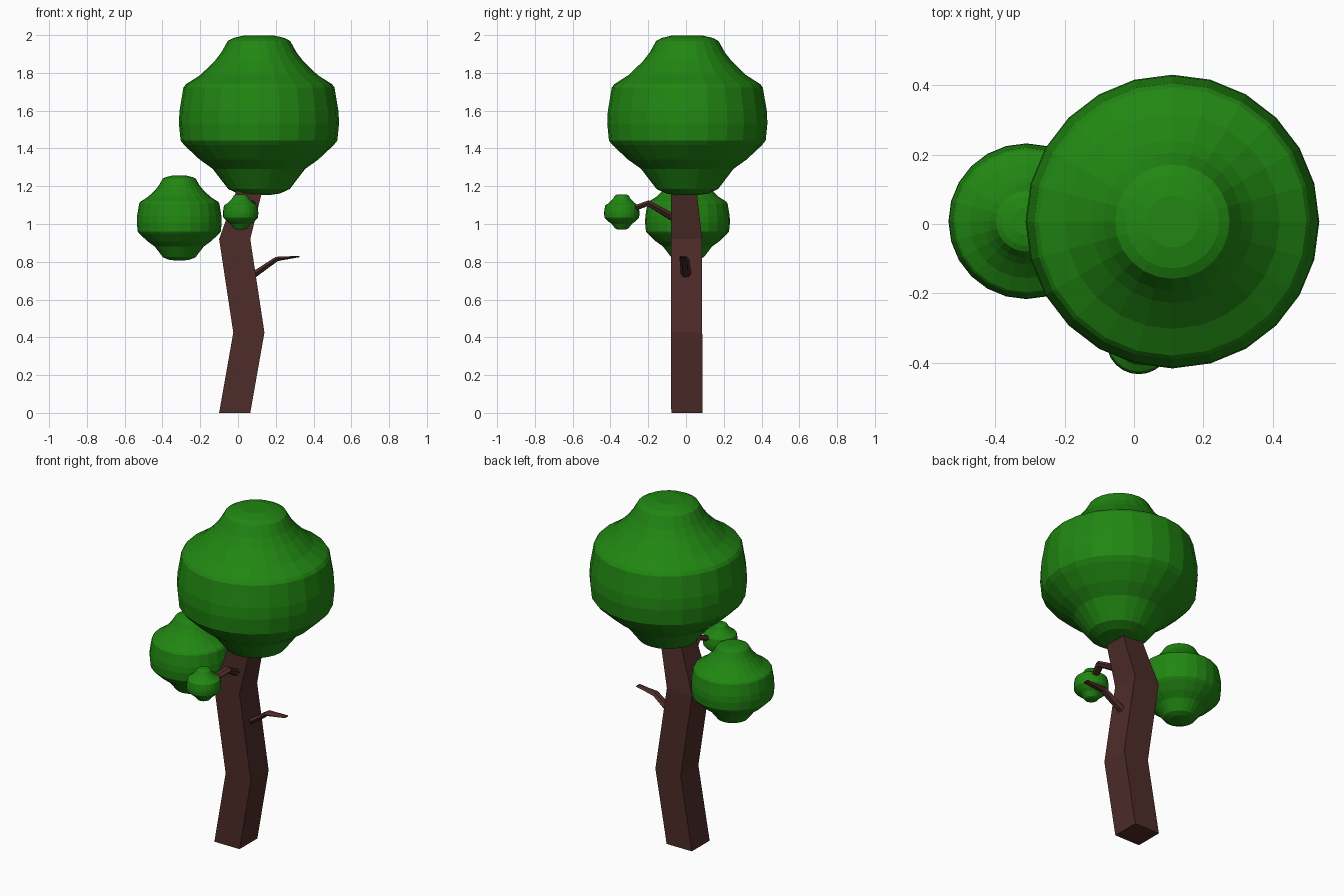
import bpy, bmesh, math
from mathutils import Vector

if "Cube" in bpy.data.objects:
    bpy.data.objects.remove(bpy.data.objects["Cube"])


def material(name, color):
    m = bpy.data.materials.new(name)
    m.diffuse_color = (*color, 1)
    m.use_nodes = True
    m.node_tree.nodes["Principled BSDF"].inputs["Base Color"].default_value = m.diffuse_color
    return m


LEAF = material("leaf_green", (0.015, 0.24, 0.006))
BARK = material("bark_brown", (0.075, 0.025, 0.022))


def loft(name, rings, mat):
    """Skin a list of vertex rings and cap both ends."""
    bm = bmesh.new()
    loops = [[bm.verts.new(p) for p in ring] for ring in rings]
    n = len(loops[0])
    for a, b in zip(loops, loops[1:]):
        for i in range(n):
            j = (i + 1) % n
            bm.faces.new((a[i], a[j], b[j], b[i]))
    bm.faces.new(loops[0][::-1])
    bm.faces.new(loops[-1])
    bmesh.ops.recalc_face_normals(bm, faces=bm.faces)
    me = bpy.data.meshes.new(name)
    bm.to_mesh(me)
    bm.free()
    me.materials.append(mat)
    ob = bpy.data.objects.new(name, me)
    bpy.context.collection.objects.link(ob)
    return ob


# Crown profile (radius, height from centre), reused at three sizes
PROFILE = [(.06, -.423), (.11, -.416), (.163, -.392), (.195, -.35),
           (.245, -.285), (.315, -.235), (.395, -.16), (.415, -.135),
           (.424, -.045), (.421, .02), (.4, .145), (.387, .163), (.31, .212),
           (.235, .285), (.2, .33), (.165, .392), (.135, .408), (.075, .422)]


def crown(name, center, scale, sides=24):
    c = Vector(center)
    rings = [[c + scale * Vector((r * math.cos(math.tau * i / sides),
                                  r * math.sin(math.tau * i / sides), z))
              for i in range(sides)] for r, z in PROFILE]
    loft(name, rings, LEAF)


def branch(name, path, sides=6):
    """Tapered twig: path entries are (point, half width, half thickness)."""
    pts = [Vector(p[0]) for p in path]
    rings = []
    for k, (p, w, t) in enumerate(path):
        d = (pts[min(k + 1, len(pts) - 1)] - pts[max(k - 1, 0)]).normalized()
        side = d.cross(Vector((0, 0, 1))).normalized()
        up = side.cross(d)
        rings.append([pts[k] + side * w * math.cos(math.tau * i / sides)
                      + up * t * math.sin(math.tau * i / sides)
                      for i in range(sides)])
    loft(name, rings, BARK)


crown("main_crown", (.111, .007, 1.577), 1)
crown("left_crown", (-.311, .008, 1.032), .53)
crown("front_crown", (.014, -.34, 1.064), .221)

# Crooked square trunk: z, x range, y range
trunk = [(0, -.10, .065, -.078, .088), (.425, -.025, .14, -.08, .086),
         (.92, -.10, .065, -.08, .086), (1.2, .0, .135, -.08, .053)]
loft("trunk", [[(x0, y0, z), (x1, y0, z), (x1, y1, z), (x0, y1, z)]
               for z, x0, x1, y0, y1 in trunk], BARK)

# Bare twig on the right and the branch carrying the front crown
branch("right_twig", [((.06, .002, .715), .028, .02),
                      ((.205, -.008, .815), .026, .014),
                      ((.325, -.015, .828), .02, .004)])
branch("front_branch", [((.03, -.06, 1.03), .03, .022),
                        ((.07, -.2, 1.11), .026, .018),
                        ((.03, -.31, 1.07), .02, .016)])
